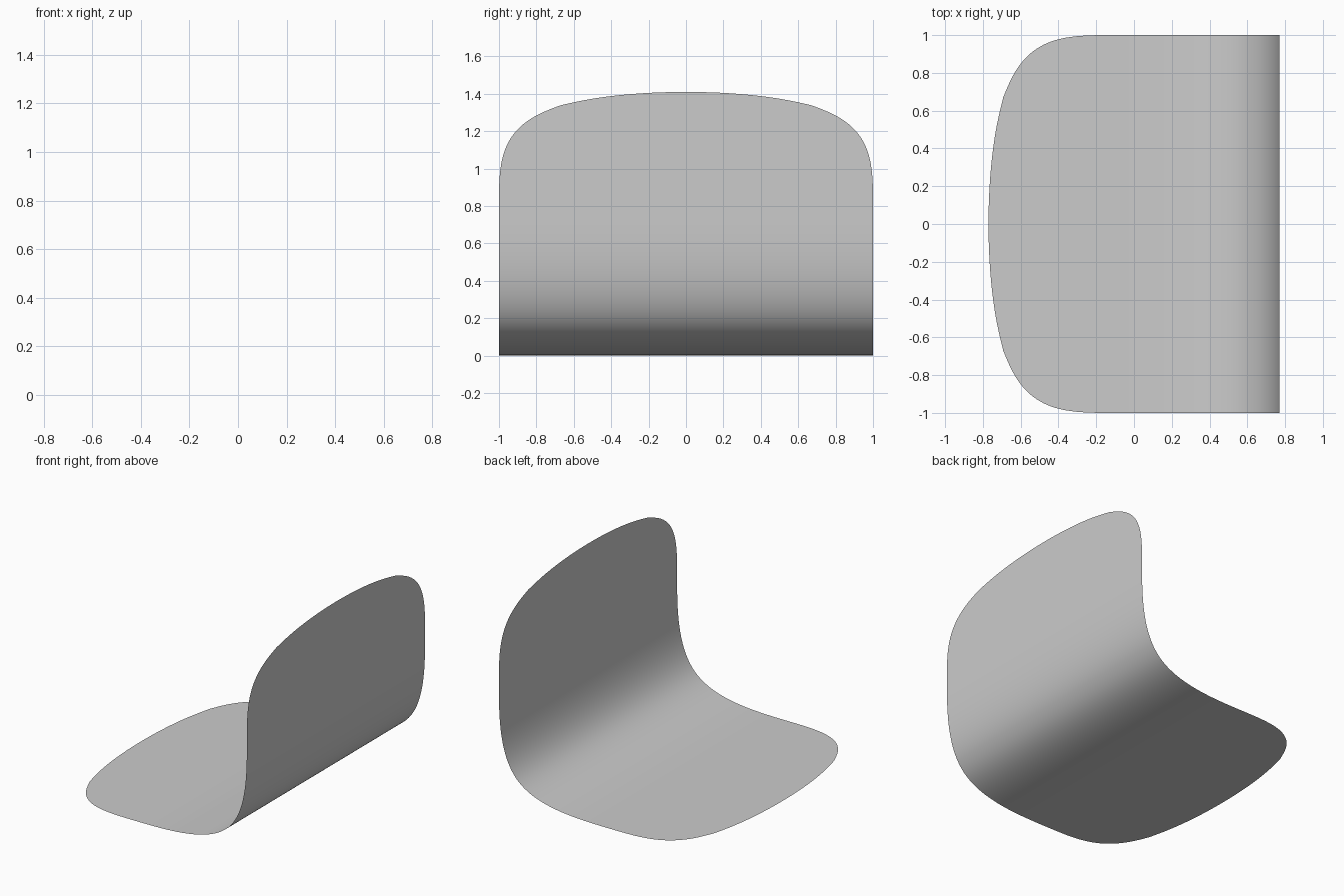
import bpy

if "Cube" in bpy.data.objects:
    bpy.data.objects.remove(bpy.data.objects["Cube"])

# Side profile (x, z) of the shell: seat front to top of the backrest
profile = [(-0.797, 0.0), (-0.157, 0.0), (0.77, 0.0), (0.77, 0.848), (0.77, 1.434)]

# Thin one-sided sheet, one face wide, bent along the profile
verts = [(x, y, z) for x, z in profile for y in (-1, 1)]
faces = [(2 * i, 2 * i + 2, 2 * i + 3, 2 * i + 1) for i in range(len(profile) - 1)]
mesh = bpy.data.meshes.new("seat_shell")
mesh.from_pydata(verts, [], faces)
mesh.update()
for p in mesh.polygons:
    p.use_smooth = True
# Face normals toward the sitter
mesh.flip_normals() if mesh.polygons[0].normal.z < 0 else None
shell = bpy.data.objects.new("seat_shell", mesh)
bpy.context.collection.objects.link(shell)

# Subdivision rounds the bend and the four corners
sub = shell.modifiers.new("rounding", 'SUBSURF')
sub.levels = sub.render_levels = 5
sub.boundary_smooth = 'ALL'
